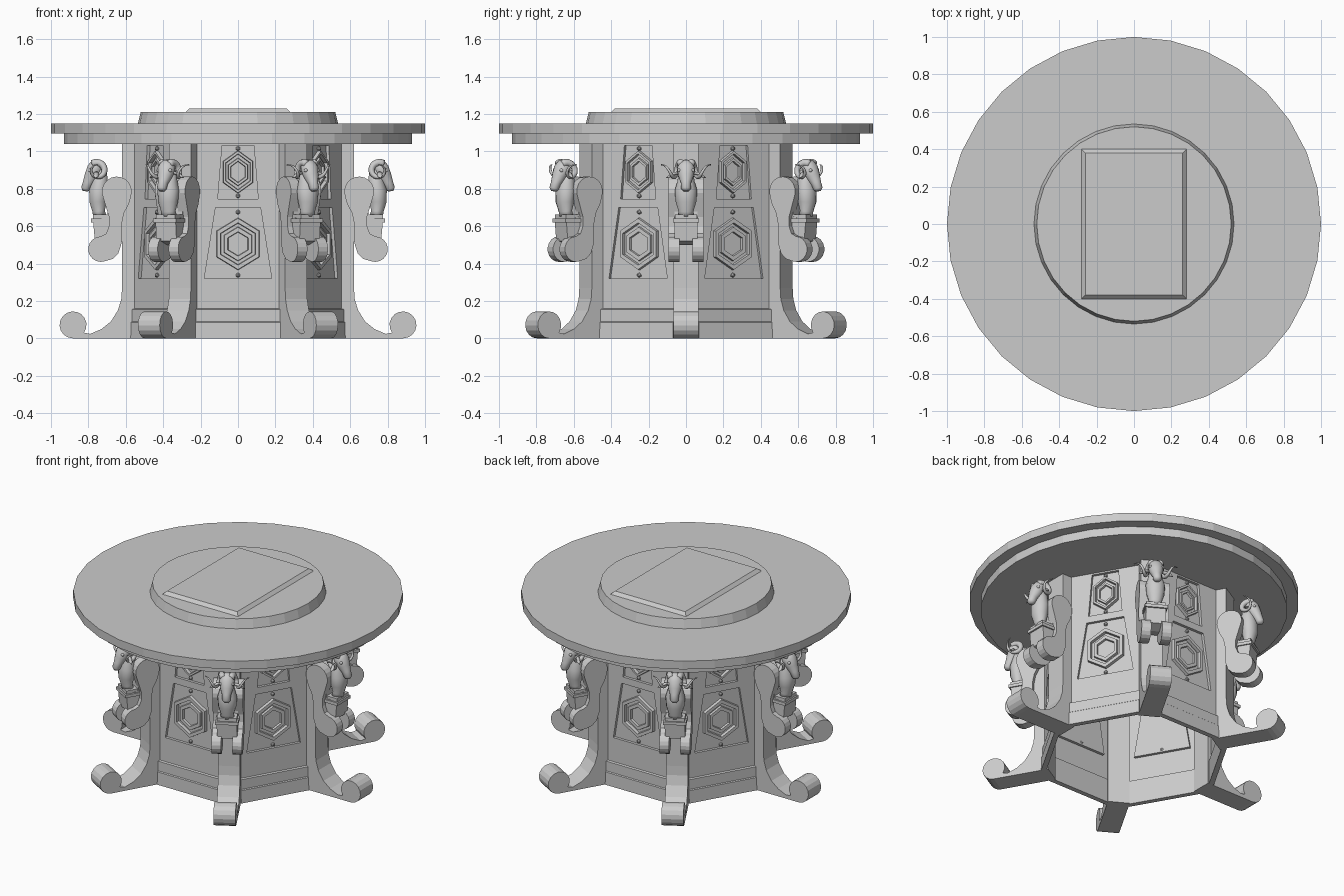
import bpy, bmesh
from math import sin, cos, pi, radians
from mathutils import Matrix, Vector

if "Cube" in bpy.data.objects:
    bpy.data.objects.remove(bpy.data.objects["Cube"])

def finish(name, bm, smooth=False, fix=True):
    if fix:
        bmesh.ops.recalc_face_normals(bm, faces=bm.faces)
    me = bpy.data.meshes.new(name)
    bm.to_mesh(me)
    bm.free()
    ob = bpy.data.objects.new(name, me)
    bpy.context.collection.objects.link(ob)
    if smooth:
        for p in me.polygons:
            p.use_smooth = True
    return ob

def ring_copies(ob, start):
    # six copies about the vertical axis
    for k in range(6):
        o = ob if k == 0 else ob.copy()
        if k:
            bpy.context.collection.objects.link(o)
        o.name = f"{ob.name.split('.')[0]}_{k + 1}"
        o.rotation_euler = (0, 0, radians(start + 60 * k))

def bridge(bm, loops, caps=True):
    rows = [[bm.verts.new(p) for p in l] for l in loops]
    n = len(rows[0])
    for a, b in zip(rows, rows[1:]):
        for i in range(n):
            bm.faces.new((a[i], a[(i + 1) % n], b[(i + 1) % n], b[i]))
    if caps:
        bm.faces.new(rows[0][::-1])
        bm.faces.new(rows[-1])

def lathe(name, profile, n=32):
    bm = bmesh.new()
    bridge(bm, [[(r * cos(2 * pi * i / n), r * sin(2 * pi * i / n), z) for i in range(n)]
                for r, z in profile])
    return finish(name, bm)

def arc(cx, cz, r, a0, a1, n):
    return [(cx + r * cos(radians(a0 + (a1 - a0) * i / n)),
             cz + r * sin(radians(a0 + (a1 - a0) * i / n))) for i in range(n + 1)]

def prism(bm, profile, y0, y1):
    bridge(bm, [[(x, y, z) for x, z in profile] for y in (y0, y1)])

def tube(bm, pts, radii, n=10):
    # tapered tube; radii are (sideways, other) pairs
    pts = [Vector(p) for p in pts]
    loops = []
    for i, p in enumerate(pts):
        t = (pts[min(i + 1, len(pts) - 1)] - pts[max(i - 1, 0)]).normalized()
        side = Vector((0, 1, 0))
        side = (side - t * side.dot(t)).normalized()
        up = t.cross(side)
        ra, rb = radii[i]
        loops.append([p + side * ra * cos(2 * pi * k / n) + up * rb * sin(2 * pi * k / n)
                      for k in range(n)])
    bridge(bm, loops)

# Round table top with raised disc and rectangular plaque
lathe("table_top", [(0.93, 1.04), (0.93, 1.095), (1, 1.095), (1, 1.15)])
lathe("raised_disc", [(0.535, 1.15), (0.52, 1.21)])
bm = bmesh.new()
bridge(bm, [[(sx * (0.28 - d), sy * (0.40 - d), z) for sx, sy in ((1, 1), (-1, 1), (-1, -1), (1, -1))]
            for d, z in ((0, 1.205), (0, 1.21), (0.02, 1.23))])
finish("top_plaque", bm)

# Wall with two sunken trapezoid panels (open-bottomed shell)
A, W, DEPTH = 0.512, 0.222, 0.018
panels = [(0.32, 0.70, 0.18, 0.12), (0.745, 1.03, 0.108, 0.085)]
bm = bmesh.new()
def quad(*yz):
    bm.faces.new([bm.verts.new((A, y, z)) for y, z in yz])
zs = [0, 0.32, 0.70, 0.745, 1.03, 1.045]
for i in (0, 2, 4):
    quad((-W, zs[i]), (W, zs[i]), (W, zs[i + 1]), (-W, zs[i + 1]))
for z0, z1, w0, w1 in panels:
    for s in (-1, 1):
        p = [(s * w0, z0), (s * W, z0), (s * W, z1), (s * w1, z1)]
        quad(*(p if s > 0 else p[::-1]))
    loop = [(-w0, z0), (w0, z0), (w1, z1), (-w1, z1)]
    a, b = [[bm.verts.new((x, y, z)) for y, z in loop] for x in (A, A - DEPTH)]
    for i in range(4):
        bm.faces.new((a[i], a[(i + 1) % 4], b[(i + 1) % 4], b[i]))
    bm.faces.new(b)
bmesh.ops.remove_doubles(bm, verts=bm.verts, dist=1e-5)
ring_copies(finish("wall_panel", bm, fix=False), 30)

# Plinth at the foot of each wall
bm = bmesh.new()
prism(bm, [(0.50, 0), (0.532, 0), (0.53, 0.085), (0.524, 0.09), (0.524, 0.155), (0.51, 0.16), (0.50, 0.16)],
      -0.226, 0.226)
ring_copies(finish("plinth", bm), 30)

# Nested hexagon ornaments with small beads
def hexagon(x, zc, w, h):
    return [(x, sy * w, zc + k * h) for sy, k in ((0, 1), (1, .5), (1, -.5), (0, -1), (-1, -.5), (-1, .5))]

bm = bmesh.new()
base = A - DEPTH
for zc, w, h, zt, zb in ((0.505, 0.115, 0.14, 0.675, 0.338), (0.89, 0.08, 0.115, 1.015, 0.762)):
    t = 0.024 * w / 0.115
    for k, hi in ((1.0, 0.02), (0.66, 0.014)):
        ow, oh = w * k, h * k
        iw, ih = ow - t, oh - t * 1.25
        bridge(bm, [hexagon(base, zc, ow, oh), hexagon(base + hi, zc, ow - .003, oh - .003),
                    hexagon(base + hi, zc, iw + .003, ih + .003), hexagon(base, zc, iw, ih)], False)
    for z in (zt, zb):
        bmesh.ops.create_icosphere(bm, subdivisions=1, radius=0.013,
                                   matrix=Matrix.Translation((base + .006, 0, z)))
ring_copies(finish("hexagon_ornament", bm), 30)

# Corner column sweeping out to a rolled foot
bm = bmesh.new()
prism(bm, [(0.53, 1.045), (0.53, 0)] + arc(0.882, 0.072, 0.072, -90, 215, 14)
      + [(0.79, 0.024), (0.73, 0.05), (0.68, 0.09), (0.642, 0.15), (0.624, 0.21), (0.62, 0.27), (0.62, 1.045)],
      -0.067, 0.067)
ring_copies(finish("column_leg", bm), 0)

# Pair of S-scroll plates per column
s_shape = (arc(0.648, 0.785, 0.08, -25, 200, 12)
           + [(0.585, 0.715), (0.61, 0.67), (0.622, 0.61), (0.622, 0.51), (0.64, 0.455), (0.67, 0.425)]
           + arc(0.733, 0.477, 0.068, 250, 450, 10)
           + [(0.705, 0.56), (0.69, 0.60), (0.69, 0.65), (0.705, 0.70)])
bm = bmesh.new()
prism(bm, s_shape, 0.034, 0.093)
prism(bm, s_shape, -0.093, -0.034)
ring_copies(finish("scroll_bracket", bm), 0)

# Pedestal block between the scrolls
bm = bmesh.new()
prism(bm, [(0.61, 0.84), (0.61, 0.52), (0.70, 0.50), (0.765, 0.52), (0.775, 0.63), (0.70, 0.65), (0.69, 0.84)],
      -0.062, 0.062)
for x0, x1, w, z0, z1 in ((0.68, 0.785, 0.07, 0.62, 0.64), (0.69, 0.775, 0.06, 0.64, 0.662)):
    prism(bm, [(x0, z0), (x1, z0), (x1, z1), (x0, z1)], -w, w)
ring_copies(finish("bust_pedestal", bm), 0)

# Ram bust: chest, head, ears, eyes
bm = bmesh.new()
tube(bm, [(0.74, 0, 0.655), (0.745, 0, 0.68), (0.748, 0, 0.73), (0.745, 0, 0.79), (0.738, 0, 0.84), (0.738, 0, 0.90)],
     [(.044, .036), (.04, .034), (.055, .048), (.06, .052), (.046, .044), (.036, .036)], 14)
tube(bm, [(0.738, 0, 0.947), (0.748, 0, 0.935), (0.765, 0, 0.905), (0.785, 0, 0.865), (0.803, 0, 0.83),
          (0.815, 0, 0.80), (0.817, 0, 0.787)],
     [(.018, .015), (.04, .036), (.049, .044), (.04, .038), (.027, .028), (.026, .025), (.014, .014)], 14)
for s in (-1, 1):
    tube(bm, [(0.755, s * .04, 0.885), (0.757, s * .065, 0.88), (0.76, s * .09, 0.866), (0.762, s * .105, 0.858)],
         [(.008, .008), (.009, .016), (.007, .012), (.002, .002)], 8)
    bmesh.ops.create_icosphere(bm, subdivisions=2, radius=0.01,
                               matrix=Matrix.Translation((0.79, s * .037, 0.898)))
ring_copies(finish("ram_bust", bm, True), 0)

# Curled horns
bm = bmesh.new()
for s in (-1, 1):
    pts, rad = [], []
    for i in range(25):
        t = i / 24
        a = radians(55 + 395 * t)
        r = 0.042 - 0.012 * t
        pts.append((0.752 + r * cos(a), s * (0.024 + 0.075 * t + 0.034 * t ** 5), 0.898 + r * sin(a)))
        q = 0.019 * (1 - t) + 0.003
        rad.append((q, q))
    tube(bm, pts, rad, 8)
ring_copies(finish("ram_horns", bm, True), 0)
